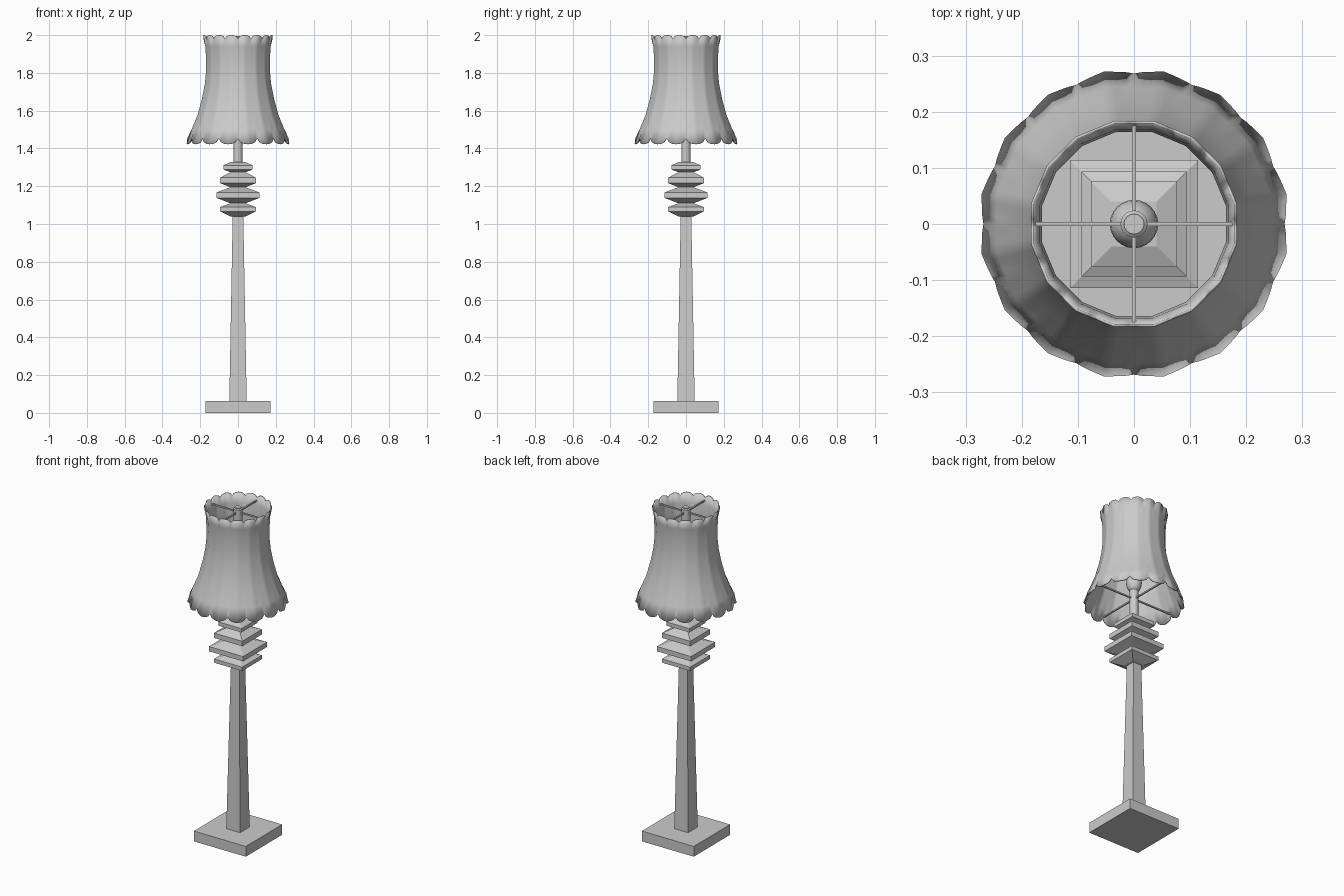
import bpy
import bmesh
from math import sin, cos, pi, radians, sqrt

cube = bpy.data.objects.get("Cube")
if cube:
    bpy.data.objects.remove(cube, do_unlink=True)

grey = bpy.data.materials.new("plain grey")
grey.use_nodes = True
GREY = (0.6, 0.6, 0.6, 1)
grey.diffuse_color = GREY
grey.node_tree.nodes["Principled BSDF"].inputs["Base Color"].default_value = GREY


def add_object(name, bm, smooth=False):
    bmesh.ops.recalc_face_normals(bm, faces=bm.faces)
    mesh = bpy.data.meshes.new(name)
    bm.to_mesh(mesh)
    bm.free()
    mesh.materials.append(grey)
    ob = bpy.data.objects.new(name, mesh)
    bpy.context.collection.objects.link(ob)
    if smooth:
        bpy.ops.object.select_all(action="DESELECT")
        ob.select_set(True)
        bpy.context.view_layer.objects.active = ob
        bpy.ops.object.shade_smooth_by_angle(angle=radians(35))
    return ob


def lathe(name, profile, sides, smooth=True):
    """Stack rings of (radius, z); four sides give a square, sized by half width."""
    bm = bmesh.new()
    square = sides == 4
    rings = []
    for r, z in profile:
        r = r * sqrt(2) if square else r
        turn = pi / 4 if square else 0
        rings.append([bm.verts.new((r * cos(turn + 2 * pi * i / sides),
                                    r * sin(turn + 2 * pi * i / sides), z))
                      for i in range(sides)])
    for a, b in zip(rings, rings[1:]):
        for i in range(sides):
            j = (i + 1) % sides
            bm.faces.new((a[i], a[j], b[j], b[i]))
    bm.faces.new(rings[0])
    bm.faces.new(rings[-1])
    return add_object(name, bm, smooth)


# Square foot and tapering column
lathe("base", [(0.173, 0), (0.173, 0.062)], 4, False)
lathe("column", [(0.046, 0.062), (0.028, 1.045)], 4, False)

# Stacked square collars: half width, bottom, band bottom, band top, top
collars = [(0.094, 1.04, 1.067, 1.09, 1.11), (0.114, 1.11, 1.138, 1.167, 1.195),
           (0.094, 1.195, 1.216, 1.246, 1.274), (0.077, 1.274, 1.288, 1.311, 1.327)]
WAIST = 0.04
for n, (w, z0, z1, z2, z3) in enumerate(collars):
    lathe(f"collar_{n + 1}", [(WAIST, z0), (w, z1), (w, z2), (WAIST, z3)], 4, False)

# Round pole up through the shade, with a raised cap
lathe("pole", [(0.024, 1.32), (0.024, 1.985), (0.018, 1.99), (0.018, 1.995)], 24)

# Bulb around the pole
bulb = [(max(0.001, 0.043 * sin(pi * k / 12)), 1.56 - 0.06 * cos(pi * k / 12))
        for k in range(13)]
lathe("bulb", bulb, 24)

# Wire arms carrying the shade at top and bottom
for level, z, reach in (("top", 1.965, 0.176), ("bottom", 1.46, 0.255)):
    for axis in (0, 1):
        bm = bmesh.new()
        bmesh.ops.create_cube(bm, size=1)
        size = [0.008, 0.008, 0.008]
        size[axis] = 2 * reach
        bmesh.ops.scale(bm, vec=size, verts=bm.verts)
        bmesh.ops.translate(bm, vec=(0, 0, z), verts=bm.verts)
        add_object(f"{level}_arm_{'xy'[axis]}", bm)

# Sixteen-panel flared shade with scalloped edges
PANELS, STEPS = 16, 8
outline = [(0.272, 1.422), (0.245, 1.50), (0.212, 1.58), (0.190, 1.66), (0.174, 1.74),
           (0.168, 1.80), (0.167, 1.87), (0.171, 1.94), (0.182, 2.0)]
bm = bmesh.new()
columns = []
for i in range(PANELS * STEPS):
    a = 2 * pi * i / (PANELS * STEPS)
    t = 2 * (i % STEPS) / STEPS - 1          # -1 at a notch, 0 at the scallop middle
    notch = 1 - sqrt(max(0, 1 - t * t))
    # straight panels whose creases run down the scallop middles
    flat = cos(pi / PANELS) / cos(pi / PANELS * (1 - abs(t)))
    column = []
    for k, (r, z) in enumerate(outline):
        if k == 0:
            z += 0.03 * notch
            r -= 0.003 * notch
        elif k == len(outline) - 1:
            z -= 0.018 * notch
        column.append(bm.verts.new((r * flat * cos(a), r * flat * sin(a), z)))
    columns.append(column)
for i, a in enumerate(columns):
    b = columns[(i + 1) % len(columns)]
    for k in range(len(outline) - 1):
        bm.faces.new((a[k], b[k], b[k + 1], a[k + 1]))
shade = add_object("lampshade", bm, True)
wall = shade.modifiers.new("Thickness", "SOLIDIFY")
wall.thickness = 0.005
wall.offset = -1
